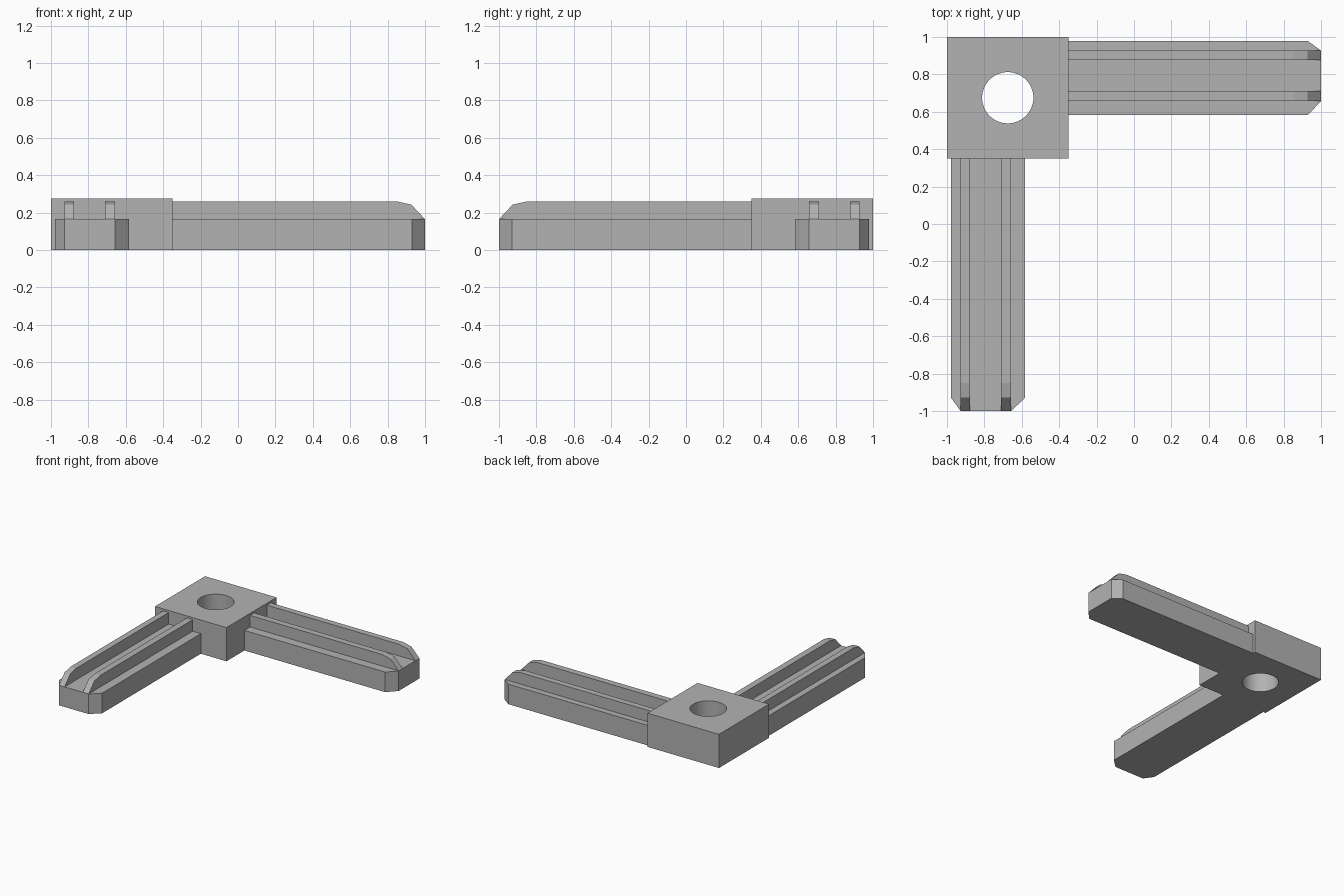
import bpy
import bmesh
import math

if "Cube" in bpy.data.objects:
    bpy.data.objects.remove(bpy.data.objects["Cube"], do_unlink=True)

# Single plain grey plastic
grey = bpy.data.materials.new("grey_plastic")
grey.use_nodes = True
colour = (0.45, 0.45, 0.45, 1)
grey.diffuse_color = colour
grey.node_tree.nodes["Principled BSDF"].inputs["Base Color"].default_value = colour

FACE = -0.35      # where the arms meet the corner block
BASE_TOP = 0.165
HUB = 0.675       # distance of the hub centre from both axes


def prism(name, outline, offset):
    """Extrude a closed outline of 3D points along an offset."""
    bm = bmesh.new()
    face = bm.faces.new([bm.verts.new(p) for p in outline])
    extruded = bmesh.ops.extrude_face_region(bm, geom=[face], use_keep_orig=True)
    verts = [g for g in extruded["geom"] if isinstance(g, bmesh.types.BMVert)]
    bmesh.ops.translate(bm, verts=verts, vec=offset)
    bmesh.ops.recalc_face_normals(bm, faces=bm.faces)
    mesh = bpy.data.meshes.new(name)
    bm.to_mesh(mesh)
    bm.free()
    mesh.materials.append(grey)
    obj = bpy.data.objects.new(name, mesh)
    bpy.context.collection.objects.link(obj)
    return obj


def side_arm(p):
    return p


def front_arm(p):
    """Reflect the side arm across the corner diagonal."""
    return (-p[1], -p[0], p[2])


# Corner block with a round through hole
block = prism("corner_block",
              [(-1, -FACE, 0), (FACE, -FACE, 0), (FACE, 1, 0), (-1, 1, 0)],
              (0, 0, 0.277))
bpy.ops.mesh.primitive_cylinder_add(vertices=64, radius=0.137, depth=1,
                                    location=(-HUB, HUB, 0))
cutter = bpy.context.object
cutter.name = "hole_cutter"
cutter.hide_render = True
cutter.data.materials.append(grey)
hole = block.modifiers.new("hole", 'BOOLEAN')
hole.operation = 'DIFFERENCE'
hole.solver = 'EXACT'
hole.object = cutter
bpy.ops.object.select_all(action='DESELECT')
block.select_set(True)
bpy.context.view_layer.objects.active = block
bpy.ops.object.modifier_apply(modifier=hole.name)
bpy.data.objects.remove(cutter, do_unlink=True)
bpy.ops.object.shade_smooth_by_angle(angle=math.radians(30))

# Two arms: a base with chamfered end corners and two sloped-end ribs
base_outline = [(FACE, 0.583), (0.93, 0.583), (1, 0.657),
                (1, 0.927), (0.93, 0.978), (FACE, 0.978)]
rib_profile = [(FACE, BASE_TOP), (1, BASE_TOP), (0.927, 0.243),
               (0.85, 0.26), (FACE, 0.26)]
ribs = {"inner": (0.657, 0.71), "outer": (0.876, 0.927)}

for label, place in (("side", side_arm), ("front", front_arm)):
    prism(label + "_arm_base", [place((x, y, 0)) for x, y in base_outline],
          (0, 0, BASE_TOP))
    for rib, (near, far) in ribs.items():
        prism(f"{label}_arm_{rib}_rib",
              [place((x, near, z)) for x, z in rib_profile],
              place((0, far - near, 0)))
